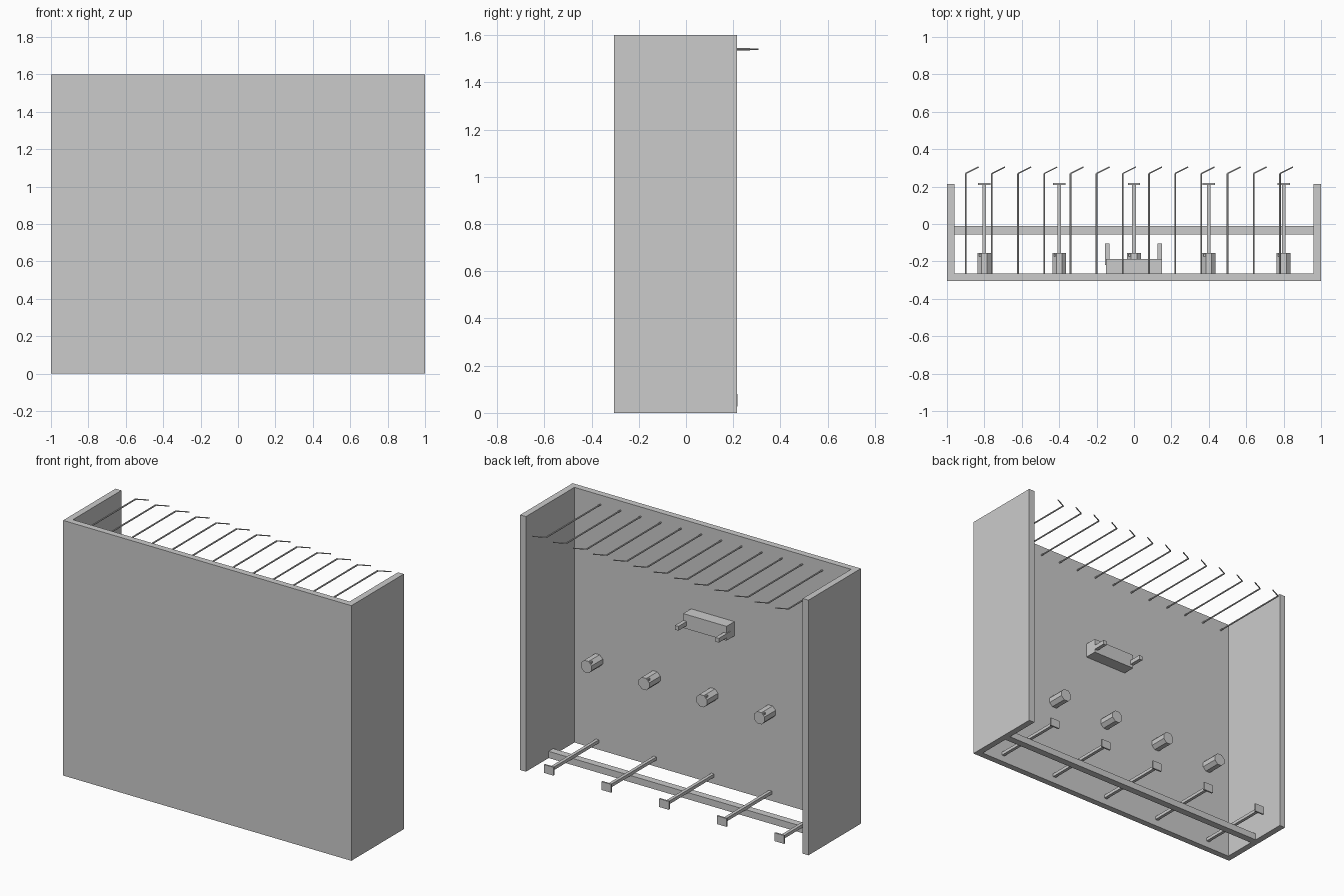
import bpy
import math
from mathutils import Vector

old = bpy.data.objects.get("Cube")
if old:
    bpy.data.objects.remove(old, do_unlink=True)

grey = bpy.data.materials.new("plain_grey")
grey.use_nodes = True
COLOUR = (0.6, 0.6, 0.6, 1)
grey.diffuse_color = COLOUR
grey.node_tree.nodes["Principled BSDF"].inputs["Base Color"].default_value = COLOUR


def finish(obj, name):
    obj.name = name
    obj.data.materials.append(grey)
    return obj


def box(name, x, y, z):
    """Box from (min, max) ranges on each axis."""
    bpy.ops.mesh.primitive_cube_add(size=1)
    obj = bpy.context.object
    spans = (x, y, z)
    obj.location = [(a + b) / 2 for a, b in spans]
    obj.scale = [b - a for a, b in spans]
    return finish(obj, name)


def rod(name, start, end, radius, sides):
    """Flat-sided cylinder between two points."""
    start, end = Vector(start), Vector(end)
    axis = end - start
    bpy.ops.mesh.primitive_cylinder_add(
        vertices=sides, radius=radius, depth=axis.length, location=(start + end) / 2)
    obj = bpy.context.object
    # Half a side of twist leaves a flat facet on top
    twist = Vector((0, 0, 1)).rotation_difference(axis).to_matrix()
    for v in obj.data.vertices:
        c, s = math.cos(math.pi / sides), math.sin(math.pi / sides)
        px, py, pz = v.co
        v.co = twist @ Vector((c * px - s * py, s * px + c * py, pz))
    return finish(obj, name)


WALL = -0.265   # inner face of the panel
BACK = 0.215    # rear edge of the side walls

# Panel, side walls and low cross bar
box("front_panel", (-1, 1), (-0.305, WALL), (0, 1.6))
for side, name in ((-1, "right_wall"), (1, "left_wall")):
    box(name, sorted((side * 0.96, side)), (WALL, BACK), (0, 1.6))
box("cross_bar", (-0.96, 0.96), (-0.055, -0.01), (0, 0.042))

# Row of thin hanging rods with bent tips
for i in range(13):
    x = -0.9 + 0.14 * i
    bend = (x, 0.27, 1.54)
    rod(f"hook_rod_{i}", (x, WALL, 1.54), bend, 0.005, 8)
    rod(f"hook_tip_{i}", bend, (x + 0.07, 0.305, 1.54), 0.0035, 8)

# Wall bracket with two arms
box("bracket_body", (-0.15, 0.15), (WALL, -0.187), (0.965, 1.055))
for x, name in ((-0.142, "right_bracket_arm"), (0.138, "left_bracket_arm")):
    box(name, (x - 0.012, x + 0.012), (-0.22, -0.105), (0.985, 1.012))

# Pegs on the wall and long plated bars beneath them
for i in range(5):
    x = -0.8 + 0.4 * i
    rod(f"peg_{i}", (x, WALL, 0.56), (x, -0.155, 0.56), 0.04, 8)
    box(f"peg_stud_{i}", (x - 0.029, x - 0.019), (-0.175, -0.16), (0.58, 0.595))
    box(f"long_bar_{i}", (x - 0.01, x + 0.01), (WALL, 0.21), (0.042, 0.062))
    box(f"end_plate_{i}", (x - 0.033, x + 0.033), (0.208, 0.218), (0.028, 0.08))
